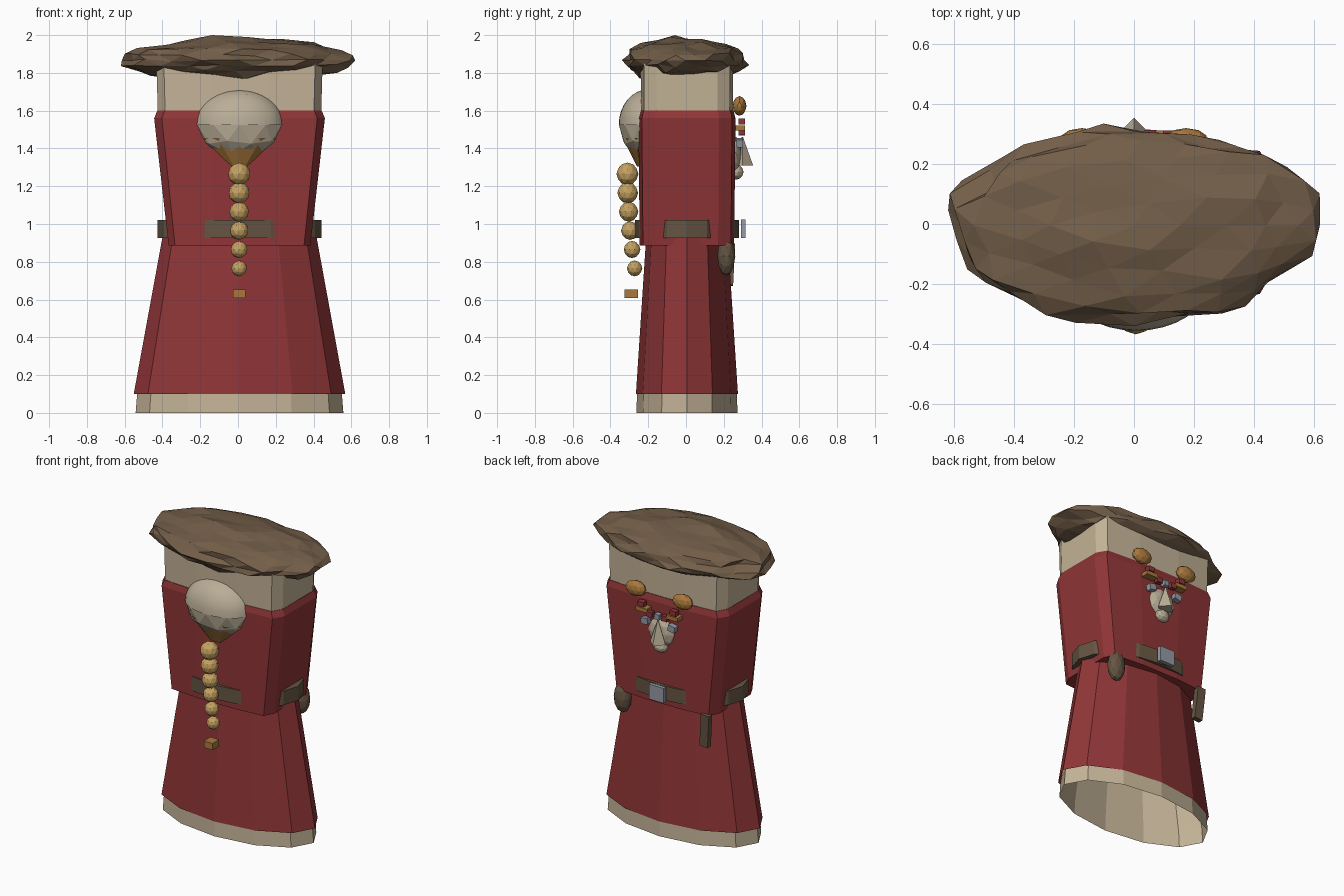
import bpy, bmesh, math, random
from mathutils import Vector, Matrix, noise

cube = bpy.data.objects.get("Cube")
if cube:
    bpy.data.objects.remove(cube, do_unlink=True)


def material(name, rgb):
    m = bpy.data.materials.new(name)
    m.use_nodes = True
    m.diffuse_color = (*rgb, 1)
    m.node_tree.nodes["Principled BSDF"].inputs["Base Color"].default_value = (*rgb, 1)
    return m


RED = material("red cloth", (0.28, 0.036, 0.038))
LINEN = material("linen", (0.55, 0.45, 0.31))
VEIL = material("veil", (0.49, 0.42, 0.31))
FUR = material("brown fur", (0.17, 0.112, 0.066))
LEATHER = material("leather", (0.13, 0.09, 0.055))
HAIR = material("blond hair", (0.56, 0.36, 0.12))
BRONZE = material("bronze", (0.40, 0.19, 0.045))
STEEL = material("steel", (0.30, 0.33, 0.38))

CENTRE = Vector((0.008, 0.005, 0))


def finish(bm, name, mat, smooth=False):
    bmesh.ops.recalc_face_normals(bm, faces=bm.faces[:])
    me = bpy.data.meshes.new(name)
    bm.to_mesh(me)
    bm.free()
    me.materials.append(mat)
    for p in me.polygons:
        p.use_smooth = smooth
    ob = bpy.data.objects.new(name, me)
    bpy.context.collection.objects.link(ob)
    return ob


def loft(name, mat, section, rings, top=True, bottom=True):
    """Stack scaled copies of a unit section; rings are (z, rx, ry)."""
    bm = bmesh.new()
    loops = [[bm.verts.new(CENTRE + Vector((x * rx, y * ry, z))) for x, y in section]
             for z, rx, ry in rings]
    n = len(section)
    for a, b in zip(loops, loops[1:]):
        for i in range(n):
            bm.faces.new((a[i], a[(i + 1) % n], b[(i + 1) % n], b[i]))
    if bottom:
        bm.faces.new(loops[0])
    if top:
        bm.faces.new(loops[-1])
    return finish(bm, name, mat)


def place(loc, size, tilt=(0, 0, 0)):
    rot = Matrix.Rotation(tilt[0], 4, 'X') @ Matrix.Rotation(tilt[1], 4, 'Y') @ Matrix.Rotation(tilt[2], 4, 'Z')
    return Matrix.Translation(loc) @ rot @ Matrix.Diagonal((*size, 1))


def ball(name, mat, loc, size, detail=2, tilt=(0, 0, 0)):
    bm = bmesh.new()
    bmesh.ops.create_icosphere(bm, subdivisions=detail, radius=1, matrix=place(loc, size, tilt))
    return finish(bm, name, mat)


def box(name, mat, loc, size, tilt=(0, 0, 0)):
    bm = bmesh.new()
    bmesh.ops.create_cube(bm, size=1, matrix=place(loc, size, tilt))
    return finish(bm, name, mat)


def cone(name, mat, loc, size, sides, r_low, r_high, tilt=(0, 0, 0)):
    bm = bmesh.new()
    bmesh.ops.create_cone(bm, cap_ends=True, segments=sides, radius1=r_low, radius2=r_high,
                          depth=1, matrix=place(loc, size, tilt))
    return finish(bm, name, mat)


def ellipse(n):
    return [(math.cos(math.tau * i / n), math.sin(math.tau * i / n)) for i in range(n)]


# Body sections: round skirt, boxy torso with chamfered corners
quarter = [(1, 0.66), (0.91, 0.93), (0.35, 1)]
boxy = (quarter + [(-x, y) for x, y in reversed(quarter)]
        + [(-x, -y) for x, y in quarter] + [(x, -y) for x, y in reversed(quarter)])

# Gown
loft("underskirt", LINEN, ellipse(12), [(0, 0.55, 0.268), (0.1, 0.542, 0.264), (0.9, 0.39, 0.2)], bottom=False)
loft("skirt", RED, ellipse(12), [(0.1, 0.56, 0.27), (0.93, 0.408, 0.216)], bottom=False)
loft("bodice", RED, boxy, [(0.885, 0.375, 0.25), (1.56, 0.452, 0.257), (1.6, 0.435, 0.247)])
loft("neck", LINEN, boxy, [(1.5, 0.43, 0.243), (1.85, 0.44, 0.245)])

# Belt and what hangs from it
loft("belt", LEATHER, ellipse(16), [(0.925, 0.434, 0.276), (1.02, 0.434, 0.276)])
box("buckle", STEEL, (0, 0.303, 0.975), (0.11, 0.026, 0.1))
ball("pouch", LEATHER, (0.32, 0.213, 0.83), (0.06, 0.048, 0.105))
box("sheath", LEATHER, (-0.313, 0.237, 0.785), (0.06, 0.036, 0.22), (-0.05, -0.08, 0))

# Fur hat: rumpled flattened ball fitted to its extents
bm = bmesh.new()
bmesh.ops.create_icosphere(bm, subdivisions=3, radius=1)
random.seed(4)
for v in bm.verts:
    d = v.co.copy()
    v.co = d * (1 + 0.13 * noise.noise(d * 2.3) + random.uniform(-0.05, 0.05))
    v.co.z += 0.12 * noise.noise(d * 3.1 + Vector((7, 2, 5)))
for axis, (lo, hi) in enumerate([(-0.62, 0.62), (-0.34, 0.335), (1.75, 2.0)]):
    vals = [v.co[axis] for v in bm.verts]
    a, b = min(vals), max(vals)
    for v in bm.verts:
        v.co[axis] = lo + (v.co[axis] - a) / (b - a) * (hi - lo)
finish(bm, "fur_hat", FUR)

# Veiled bun with a smooth cap over its upper half
ball("veil_bun", VEIL, (0.008, -0.2, 1.525), (0.235, 0.155, 0.19))
bm = bmesh.new()
bmesh.ops.create_uvsphere(bm, u_segments=32, v_segments=16, radius=1,
                          matrix=place((0.008, -0.2, 1.525), (0.237, 0.156, 0.188)))
bmesh.ops.delete(bm, geom=[v for v in bm.verts if v.co.z < 1.51], context='VERTS')
finish(bm, "veil_cap", VEIL, smooth=True)
cone("hair_gather", BRONZE, (0.008, -0.235, 1.38), (1, 0.5, 0.15), 10, 0.05, 0.2)

# Braid
for i in range(6):
    t = i / 5
    r = 0.06 - 0.018 * t
    ball(f"braid_knot_{i + 1}", HAIR, (0.006, -0.31 + 0.038 * t * t, 1.265 - 0.1 * i), (r, r * 0.97, r))
box("braid_clasp", BRONZE, (0.006, -0.29, 0.632), (0.065, 0.07, 0.045))

# Face on the back
ball("face", VEIL, (0, 0.25, 1.37), (0.1, 0.045, 0.1))
ball("chin", VEIL, (0, 0.265, 1.275), (0.05, 0.04, 0.04))
cone("nose", VEIL, (0, 0.298, 1.385), (1, 1, 0.15), 4, 0.057, 0.004)

# Brooches and beads, mirrored left and right
for side, s in (("left", 1), ("right", -1)):
    ball(f"{side}_brooch", BRONZE, (s * 0.174, 0.283, 1.625), (0.072, 0.037, 0.052))
    box(f"{side}_red_bead", RED, (s * 0.12, 0.295, 1.543), (0.045, 0.035, 0.032))
    box(f"{side}_bronze_bead", BRONZE, (s * 0.115, 0.285, 1.508), (0.085, 0.055, 0.026))
    box(f"{side}_inner_bead", RED, (s * 0.055, 0.298, 1.49), (0.04, 0.03, 0.035))
    box(f"{side}_steel_bead", STEEL, (s * 0.1, 0.285, 1.43), (0.05, 0.035, 0.04), (0, s * 0.2, 0))
box("middle_bead", STEEL, (0, 0.295, 1.487), (0.035, 0.035, 0.035))
